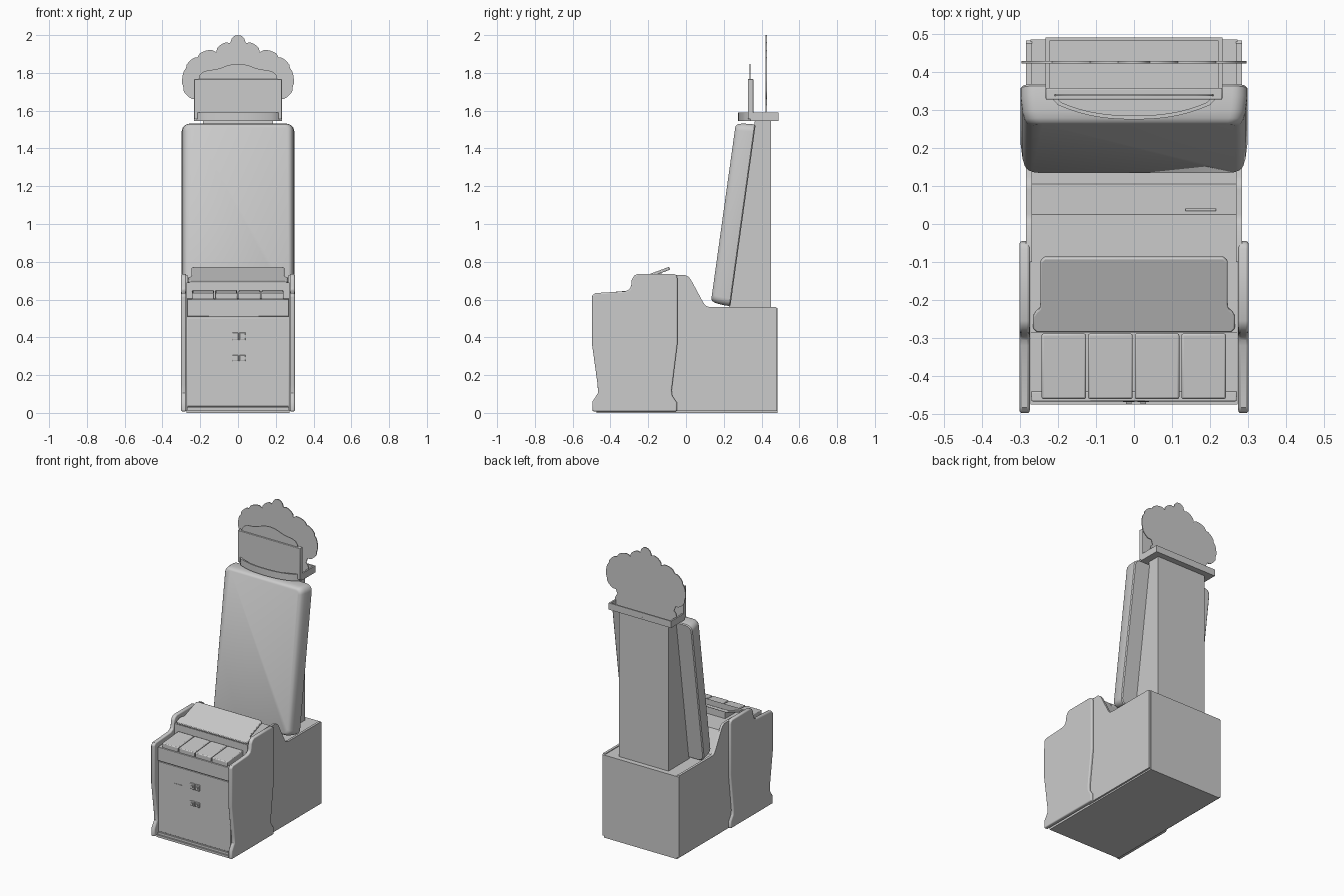
import bpy, bmesh, math
from mathutils import Vector

if "Cube" in bpy.data.objects:
    bpy.data.objects.remove(bpy.data.objects["Cube"])


def finish(name, bm, bevel=0.0, segs=2, smooth=True):
    bmesh.ops.recalc_face_normals(bm, faces=bm.faces)
    me = bpy.data.meshes.new(name)
    bm.to_mesh(me)
    bm.free()
    ob = bpy.data.objects.new(name, me)
    bpy.context.collection.objects.link(ob)
    if bevel:
        m = ob.modifiers.new("Bevel", "BEVEL")
        m.width, m.segments, m.limit_method = bevel, segs, "ANGLE"
        m.angle_limit = math.radians(40)
    if smooth:
        bpy.ops.object.select_all(action="DESELECT")
        ob.select_set(True)
        bpy.context.view_layer.objects.active = ob
        bpy.ops.object.shade_smooth_by_angle(angle=math.radians(35))
    return ob


def loft(name, rings, **kw):
    """Closed solid through rings of equal point count."""
    bm = bmesh.new()
    vs = [[bm.verts.new(p) for p in r] for r in rings]
    n = len(vs[0])
    for a, b in zip(vs, vs[1:]):
        for i in range(n):
            bm.faces.new((a[i], a[(i + 1) % n], b[(i + 1) % n], b[i]))
    bm.faces.new(vs[0])
    bm.faces.new(vs[-1])
    return finish(name, bm, **kw)


def prism(name, pts, axis, a, b, **kw):
    """Extrude a 2D profile along an axis from a to b."""
    place = {"x": lambda p, t: (t, p[0], p[1]),
             "y": lambda p, t: (p[0], t, p[1]),
             "z": lambda p, t: (p[0], p[1], t)}[axis]
    return loft(name, [[place(p, t) for p in pts] for t in (a, b)], **kw)


def box(name, x, y, z, **kw):
    return prism(name, [(x[0], y[0]), (x[1], y[0]), (x[1], y[1]), (x[0], y[1])], "z", *z, **kw)


def mirrored(half):
    """Complete a right-hand outline across x = 0."""
    return half + [(-x, z) for x, z in reversed(half) if x > 1e-6]


def rounded_rect(w, h, r, n=6):
    pts = []
    for k, (sx, sy) in enumerate([(1, 1), (-1, 1), (-1, -1), (1, -1)]):
        for i in range(n + 1):
            t = math.radians(90 * (k + i / n))
            pts.append((sx * (w - r) + r * math.cos(t), sy * (h - r) + r * math.sin(t)))
    return pts


# base plate and inner cabinet body
box("base_plate", (-0.272, 0.272), (-0.475, 0.485), (0, 0.015))
prism("cabinet_body", [(-0.455, 0.01), (-0.455, 0.6), (-0.285, 0.605), (-0.285, 0.69), (0.025, 0.69),
                       (0.105, 0.555), (0.485, 0.555), (0.485, 0.01)], "x", -0.272, 0.272, smooth=False)

# side panels: shaped front pair with rounded edging, flat rear pair
front_side = [(-0.495, 0.008), (-0.495, 0.06), (-0.466, 0.105), (-0.468, 0.15), (-0.497, 0.36), (-0.497, 0.62),
              (-0.482, 0.634), (-0.32, 0.644), (-0.298, 0.655), (-0.29, 0.675), (-0.287, 0.705), (-0.275, 0.726),
              (-0.255, 0.736), (-0.065, 0.736), (-0.05, 0.728), (-0.045, 0.71), (-0.045, 0.37),
              (-0.076, 0.12), (-0.072, 0.09), (-0.048, 0.055), (-0.048, 0.008)]
rear_side = [(-0.1, 0.01), (-0.1, 0.73), (-0.005, 0.73), (0.012, 0.722), (0.026, 0.705),
             (0.092, 0.583), (0.105, 0.567), (0.125, 0.56), (0.475, 0.56), (0.482, 0.553), (0.482, 0.01)]
for s, side in ((-1, "left"), (1, "right")):
    prism(side + "_front_panel", front_side, "x", s * 0.274, s * 0.301, bevel=0.007, segs=3)
    prism(side + "_rear_panel", rear_side, "x", s * 0.268, s * 0.284)

# front door, band, latches and slot
box("front_door", (-0.268, 0.268), (-0.46, -0.45), (0.035, 0.503), bevel=0.002)
box("front_band", (-0.27, 0.27), (-0.466, -0.44), (0.51, 0.603), bevel=0.003)
box("kick_strip", (-0.27, 0.27), (-0.465, -0.45), (0.012, 0.03))
for z, h in ((0.405, 0.02), (0.29, 0.016)):
    for s in (-1, 1):
        cx = 0.005 + s * 0.019
        box("door_latch", (cx - 0.016, cx + 0.016), (-0.468, -0.455), (z - h, z + h), bevel=0.003)
        box("latch_button", (cx - 0.007, cx + 0.007), (-0.473, -0.465), (z - 0.007, z + 0.007))
box("door_slot", (-0.15, -0.09), (-0.463, -0.455), (0.383, 0.389))
box("rear_slot", (0.135, 0.215), (0.034, 0.041), (0.655, 0.68))

# four tray lids on the front ledge
for i in range(4):
    x = -0.243 + i * 0.1225
    prism("tray_lid", [(-0.46, 0.6), (-0.46, 0.634), (-0.288, 0.648), (-0.288, 0.6)], "x",
          x, x + 0.117, bevel=0.005)

# tilted control panel with support
panel = prism("control_panel", mirrored([(0.0, 0.0), (0.255, 0.0), (0.265, 0.01), (0.265, 0.045), (0.258, 0.057),
                                         (0.248, 0.066), (0.246, 0.08), (0.246, 0.198), (0.235, 0.209)]),
              "z", 0, 0.016, bevel=0.004)
panel.location = (0, -0.28, 0.686)
panel.rotation_euler.x = math.atan2(0.072, 0.195)
prism("control_panel_support", [(-0.27, 0.685), (-0.27, 0.692), (-0.13, 0.744), (-0.13, 0.685)],
      "x", -0.2, 0.2, smooth=False)

# large leaning screen: rings from the back to the rounded front
up = Vector((0, 0.135, 0.97)).normalized()
fwd = Vector((0, -up.z, up.y))
centre = Vector((0, 0.235, 0.565)) + up * 0.485
rings = []
for depth, inset in ((0, 0.006), (0.006, 0), (0.03, 0.0), (0.07, 0.005), (0.09, 0.011), (0.1, 0.019), (0.105, 0.03)):
    rings.append([centre + Vector((x, 0, 0)) + up * v + fwd * depth
                  for x, v in rounded_rect(0.298 - inset, 0.485 - inset * 0.8, 0.04 - inset * 0.4)])
loft("screen", rings)

# rear column
prism("rear_column", [(0.225, 0.55), (0.45, 0.55), (0.45, 1.55), (0.365, 1.55)], "x", -0.185, 0.185, smooth=False)

# header tray with bowed front
bow = [(0.2 * i / 8, 0.275 + 0.038 * (i / 8) ** 2.4) for i in range(9)]
outline = mirrored(bow + [(0.218, 0.332), (0.232, 0.342), (0.232, 0.49)])
prism("header_floor", outline, "z", 1.545, 1.56)
bm = bmesh.new()
inner = [(x * 0.955, 0.385 + (y - 0.385) * 0.91) for x, y in outline]
loops = [[bm.verts.new((x, y, z)) for x, y in o] for o, z in
         ((outline, 1.546), (outline, 1.59), (inner, 1.59), (inner, 1.546))]
n = len(outline)
for k in range(4):
    a, b = loops[k], loops[(k + 1) % 4]
    for i in range(n):
        bm.faces.new((a[i], a[(i + 1) % n], b[(i + 1) % n], b[i]))
finish("header_rim", bm)

# sign box with an arched plate
box("sign_box", (-0.232, 0.232), (0.327, 0.357), (1.555, 1.767), bevel=0.003)
prism("sign_arch", mirrored([(0, 1.848), (0.03, 1.846), (0.06, 1.838), (0.09, 1.826), (0.12, 1.818), (0.16, 1.814),
                             (0.19, 1.803), (0.205, 1.785), (0.21, 1.76)]), "y", 0.336, 0.341)

# scalloped backing plate: arcs between knots (x, z, bulge of the segment that follows)
knots = [(0.042, 1.957, 0.02), (0.115, 1.91, 0.022), (0.215, 1.882, 0.014), (0.275, 1.825, 0.012),
         (0.29, 1.728, 0.02), (0.222, 1.662, 0.0), (0.21, 1.63, 0.012), (0.225, 1.56, 0)]
half = [(0, 2.0), (0.018, 1.996), (0.033, 1.982)]
for (x0, z0, b), (x1, z1, _) in zip(knots, knots[1:]):
    d = math.hypot(x1 - x0, z1 - z0)
    nx, nz = -(z1 - z0) / d, (x1 - x0) / d
    for i in range(6):
        t = i / 6
        k = b * math.sqrt(4 * t * (1 - t))
        half.append((x0 + (x1 - x0) * t + nx * k, z0 + (z1 - z0) * t + nz * k))
half.append(knots[-1][:2])
prism("scalloped_plate", mirrored(half), "y", 0.422, 0.428)
